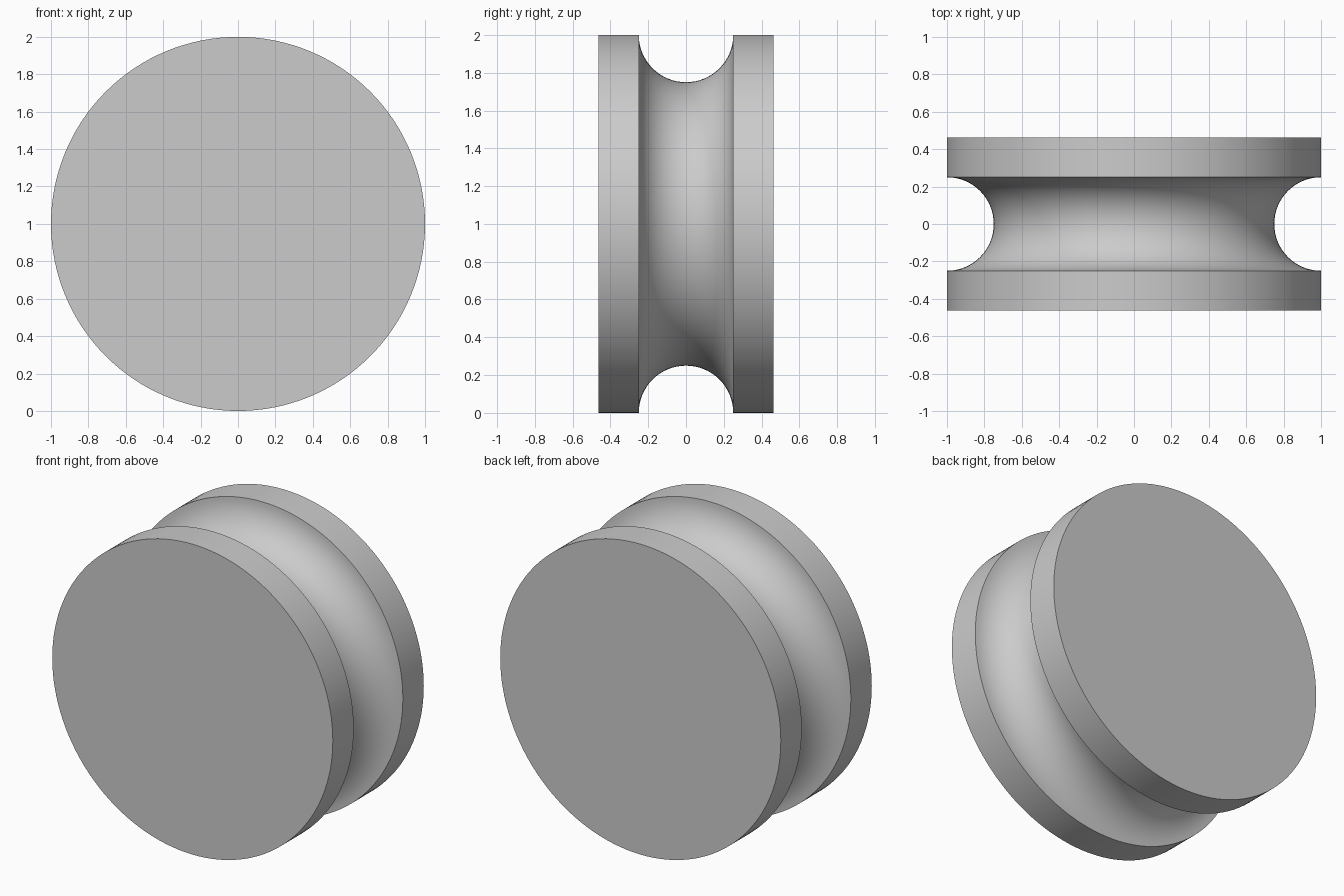
import bpy, bmesh
from math import sin, cos, pi, radians
from mathutils import Matrix, Vector

cube = bpy.data.objects.get("Cube")
if cube:
    bpy.data.objects.remove(cube, do_unlink=True)

RADIUS = 1.0
HALF_WIDTH = 0.463
GROOVE = 0.25
SEGMENTS = 128
ARC_STEPS = 32

# Grey material
grey = bpy.data.materials.new("plain grey")
grey.use_nodes = True
colour = (0.6, 0.6, 0.6, 1)
grey.diffuse_color = colour
grey.node_tree.nodes["Principled BSDF"].inputs["Base Color"].default_value = colour

# Half section: flat rim, round groove, flat rim
profile = [(RADIUS, -HALF_WIDTH)]
for i in range(ARC_STEPS + 1):
    a = pi * i / ARC_STEPS
    profile.append((RADIUS - GROOVE * sin(a), -GROOVE * cos(a)))
profile.append((RADIUS, HALF_WIDTH))

# Revolve the section around the y axis
bm = bmesh.new()
rings = []
for s in range(SEGMENTS):
    turn = Matrix.Rotation(2 * pi * s / SEGMENTS, 3, 'Y')
    rings.append([bm.verts.new(turn @ Vector((r, y, RADIUS * 0))) for r, y in profile])
for s in range(SEGMENTS):
    here, after = rings[s], rings[(s + 1) % SEGMENTS]
    for j in range(len(profile) - 1):
        bm.faces.new((here[j], here[j + 1], after[j + 1], after[j]))

# Flat end caps
for end in (0, -1):
    bm.faces.new([ring[end] for ring in rings])
bmesh.ops.recalc_face_normals(bm, faces=bm.faces)
bmesh.ops.translate(bm, verts=bm.verts, vec=(0, 0, RADIUS))

mesh = bpy.data.meshes.new("grooved_wheel")
bm.to_mesh(mesh)
bm.free()
mesh.materials.append(grey)
wheel = bpy.data.objects.new("grooved_wheel", mesh)
bpy.context.collection.objects.link(wheel)

# Smooth surfaces with sharp rim edges
bpy.ops.object.select_all(action='DESELECT')
wheel.select_set(True)
bpy.context.view_layer.objects.active = wheel
bpy.ops.object.shade_smooth_by_angle(angle=radians(30))
